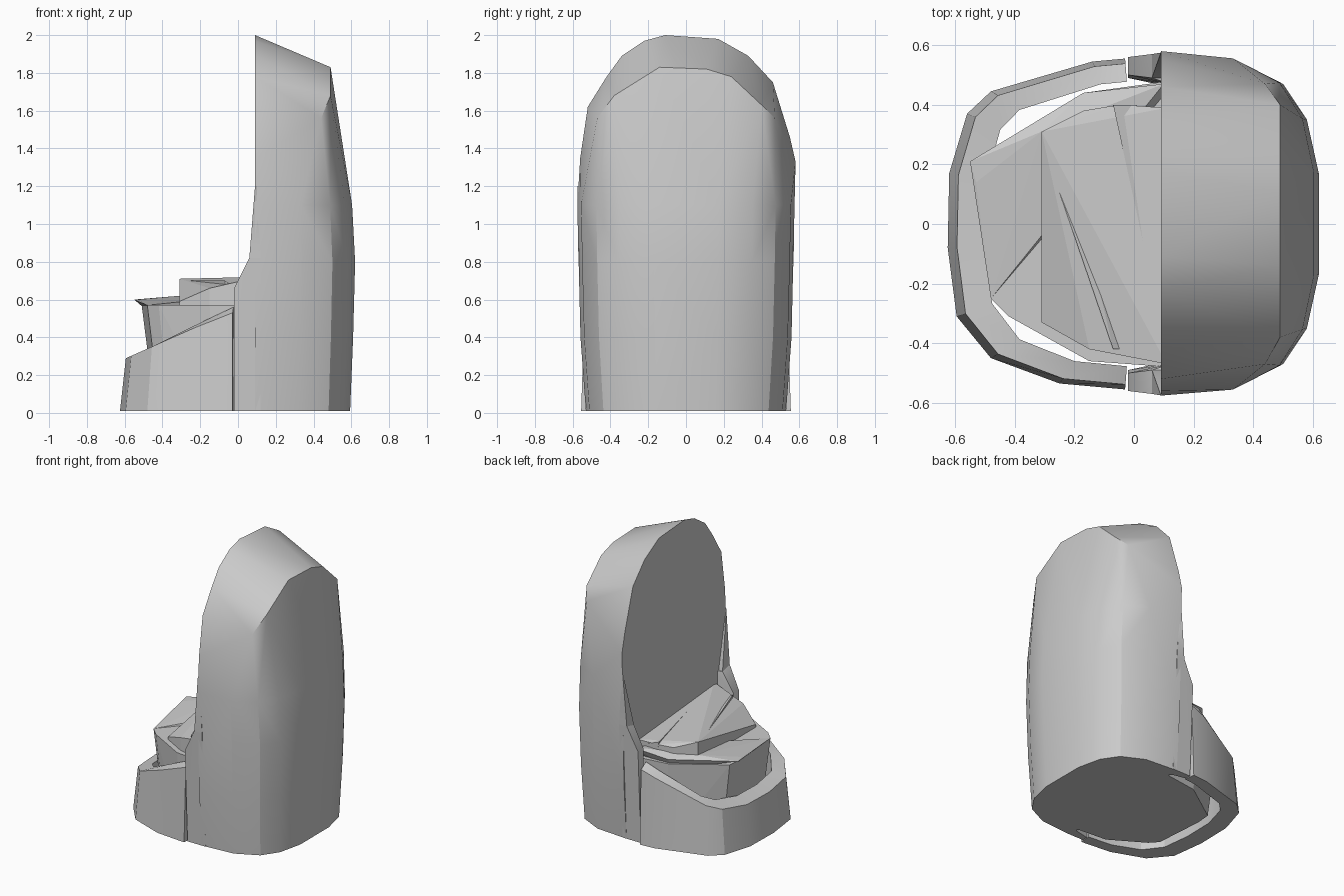
import bpy
import bmesh
import math

start_cube = bpy.data.objects.get("Cube")
if start_cube:
    bpy.data.objects.remove(start_cube, do_unlink=True)

# Single plain stone colour
stone = bpy.data.materials.new("grey_stone")
stone.use_nodes = True
stone_colour = (0.6, 0.6, 0.6, 1)
stone.diffuse_color = stone_colour
shader = next(node for node in stone.node_tree.nodes if node.type == "BSDF_PRINCIPLED")
shader.inputs["Base Color"].default_value = stone_colour
shader.inputs["Roughness"].default_value = 0.8


def finish(name, mesh_builder, smooth_angle):
    """Turn a bmesh into a named stone object, smooth except at sharp edges."""
    bmesh.ops.recalc_face_normals(mesh_builder, faces=mesh_builder.faces)
    mesh = bpy.data.meshes.new(name)
    mesh_builder.to_mesh(mesh)
    mesh_builder.free()
    mesh.materials.append(stone)
    part = bpy.data.objects.new(name, mesh)
    bpy.context.collection.objects.link(part)
    bpy.ops.object.select_all(action="DESELECT")
    part.select_set(True)
    bpy.context.view_layer.objects.active = part
    if smooth_angle:
        bpy.ops.object.shade_smooth_by_angle(angle=math.radians(smooth_angle))
    return part


def chiselled_block(name, points, smooth_angle=0):
    """Wrap the points in a faceted convex block of stone."""
    builder = bmesh.new()
    corners = [builder.verts.new(point) for point in points]
    result = bmesh.ops.convex_hull(builder, input=corners)
    unused = {item for item in result["geom_interior"] + result["geom_unused"]
              if isinstance(item, bmesh.types.BMVert) and not item.link_faces}
    bmesh.ops.delete(builder, geom=list(unused), context="VERTS")
    bmesh.ops.dissolve_limit(builder, angle_limit=math.radians(1),
                             verts=builder.verts, edges=builder.edges)
    return finish(name, builder, smooth_angle)


def both_sides(points):
    return [(x, side * y, z) for x, y, z in points for side in (-1, 1)]


# Tall rear slab: half outline repeated at several heights, then the arched top
half_outline = [(0.09, 0.57), (0.34, 0.55), (0.5, 0.47), (0.58, 0.35), (0.62, 0.17)]
levels = [(0.01, 0.95, 0.93), (0.4, 0.98, 0.98), (0.8, 1, 1), (1.1, 0.97, 1.01)]
slab_points = []
for height, x_scale, y_scale in levels:
    slab_points += both_sides([(0.09 + (x - 0.09) * x_scale, y * y_scale, height)
                               for x, y in half_outline])
front_arch = [(-0.56, 1.35), (-0.52, 1.62), (-0.42, 1.78), (-0.34, 1.89), (-0.22, 1.97),
              (-0.11, 2), (0.17, 1.98), (0.33, 1.89), (0.46, 1.75), (0.55, 1.46), (0.58, 1.33)]
rear_arch = [(-0.38, 1.68), (-0.14, 1.83), (0.11, 1.82), (0.24, 1.78), (0.4, 1.63)]
slab_points += [(0.09, y, z) for y, z in front_arch]
slab_points += [(0.49, y, z) for y, z in rear_arch]
slab_points += both_sides([(0.44, 0.47, 1.56), (0.53, 0.2, 1.5)])
chiselled_block("rear_slab", slab_points, 28)

# Flared feet on both edges of the slab, each with a slim upper taper
for side, label in ((1, "back"), (-1, "front")):
    foot = [(-0.02, 0.53, 0.01), (-0.02, 0.49, 0.01), (0.12, 0.53, 0.01), (0.12, 0.46, 0.01),
            (-0.02, 0.56, 0.66), (-0.02, 0.5, 0.66), (0.06, 0.57, 0.82), (0.06, 0.49, 0.8),
            (0.12, 0.57, 0.82), (0.12, 0.47, 0.8)]
    taper = [(0.06, 0.57, 0.82), (0.06, 0.49, 0.8), (0.12, 0.57, 0.82), (0.12, 0.49, 0.8),
             (0.09, 0.575, 1.2), (0.1, 0.57, 1.2)]
    for name, points in (("foot", foot), ("taper", taper)):
        chiselled_block(f"slab_{label}_{name}", [(x, side * y, z) for x, y, z in points], 28)

# Seat core rising inside the low wall
core_outline = [(0.12, 0.48), (-0.17, 0.44), (-0.5, 0.23), (-0.51, 0.12),
                (-0.48, -0.25), (-0.42, -0.31), (-0.15, -0.46), (0.12, -0.48)]
core_points = [(x, y, 0.57) for x, y in core_outline]
core_points += [(x * 0.86 if x < 0 else x, y * 0.94, 0.01) for x, y in core_outline]
chiselled_block("seat_core", core_points)

# Broken ledge lip on the core
chiselled_block("seat_lip", [(-0.53, 0.14, 0.6), (-0.55, 0.21, 0.6), (-0.31, 0.31, 0.62),
                             (-0.17, 0.44, 0.6), (0.1, 0.47, 0.63), (-0.48, -0.25, 0.57),
                             (-0.48, 0.1, 0.54), (-0.17, 0.4, 0.52), (0.1, 0.4, 0.52)])

# Upper seat rock, climbing toward the front edge of the slab
seat_top = [(-0.31, 0.31, 0.71), (-0.31, -0.33, 0.59), (-0.15, -0.42, 0.66),
            (0.11, -0.47, 0.72), (0.11, 0.39, 0.65), (-0.05, 0.4, 0.66), (-0.17, 0.38, 0.66)]
chiselled_block("seat_rock", seat_top + [(x, y, 0.5) for x, y, z in seat_top])

# Long splinters lying across the seat
splinters = [((-0.05, 0.4), (0.05, -0.15), 0.68), ((-0.29, 0.28), (-0.07, -0.42), 0.7)]
for number, (rear, tip, height) in enumerate(splinters, 1):
    chiselled_block(f"seat_splinter_{number}", [
        (rear[0] - 0.02, rear[1], height), (rear[0] + 0.06, rear[1], height - 0.03),
        (tip[0], tip[1], 0.7), (tip[0] + 0.03, tip[1], 0.68),
        (rear[0], rear[1], 0.56), (tip[0], tip[1], 0.56)])

# Low curved wall around the seat: four-cornered section swept along its outline
wall_outline = [(-0.03, 0.555), (-0.14, 0.545), (-0.48, 0.445), (-0.56, 0.37), (-0.62, 0.17),
                (-0.625, -0.08), (-0.595, -0.31), (-0.48, -0.45), (-0.25, -0.535), (-0.03, -0.555)]
builder = bmesh.new()
sections = []
for x, y in wall_outline:
    top = min(0.53, 0.3 + (x + 0.6) * 0.42)
    section = [(x, y, 0.01), (x * 0.95, y * 0.97, top),
               (x * 0.8, y * 0.86, top + 0.03), (x * 0.8, y * 0.86, 0.01)]
    sections.append([builder.verts.new(corner) for corner in section])
for near, far in zip(sections, sections[1:]):
    for i in range(4):
        j = (i + 1) % 4
        builder.faces.new((near[i], near[j], far[j], far[i]))
builder.faces.new(sections[0])
builder.faces.new(sections[-1])
finish("low_wall", builder, 28)
